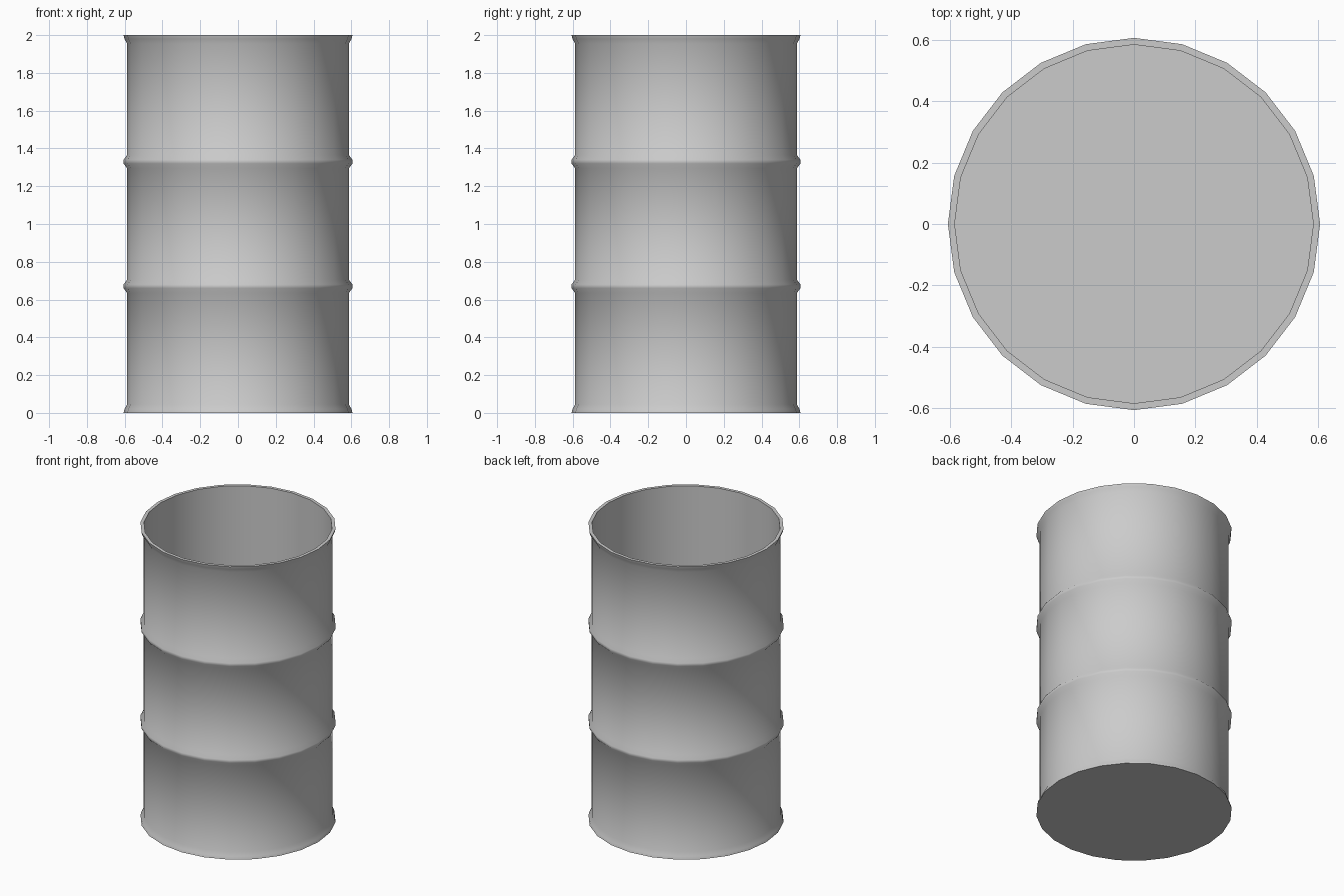
import bpy, bmesh
from math import sin, cos, tau

if "Cube" in bpy.data.objects:
    bpy.data.objects.remove(bpy.data.objects["Cube"])

SIDES = 24


def hoop(z, body=0.587, bulge=0.606):
    """Profile points of a rolled hoop around height z."""
    return [(body, z - 0.035), (bulge, z - 0.01), (bulge, z + 0.01), (body, z + 0.035)]


def lathe(name, profile):
    """Revolve an (r, z) profile and cap both of its ends."""
    bm = bmesh.new()
    rings = [[bm.verts.new((r * cos(tau * i / SIDES), r * sin(tau * i / SIDES), z))
              for i in range(SIDES)] for r, z in profile]
    for a, b in zip(rings, rings[1:]):
        for i in range(SIDES):
            j = (i + 1) % SIDES
            bm.faces.new((a[i], a[j], b[j], b[i]))
    bm.faces.new(rings[0][::-1])
    bm.faces.new(rings[-1])
    bmesh.ops.recalc_face_normals(bm, faces=bm.faces)
    mesh = bpy.data.meshes.new(name)
    bm.to_mesh(mesh)
    bm.free()
    obj = bpy.data.objects.new(name, mesh)
    bpy.context.collection.objects.link(obj)
    return obj


# Outer wall from the base rim up, over the top lip, down the inside to the floor
profile = [(0.606, 0), (0.601, 0.02), (0.587, 0.045)]
profile += hoop(0.67) + hoop(1.33)
profile += [(0.587, 1.955), (0.601, 1.98), (0.606, 2.0), (0.584, 2.0), (0.584, 0.03)]
drum = lathe("open_drum", profile)

# Smooth round walls with sharp rims
bpy.context.view_layer.objects.active = drum
drum.select_set(True)
bpy.ops.object.shade_smooth_by_angle(angle=0.7)
